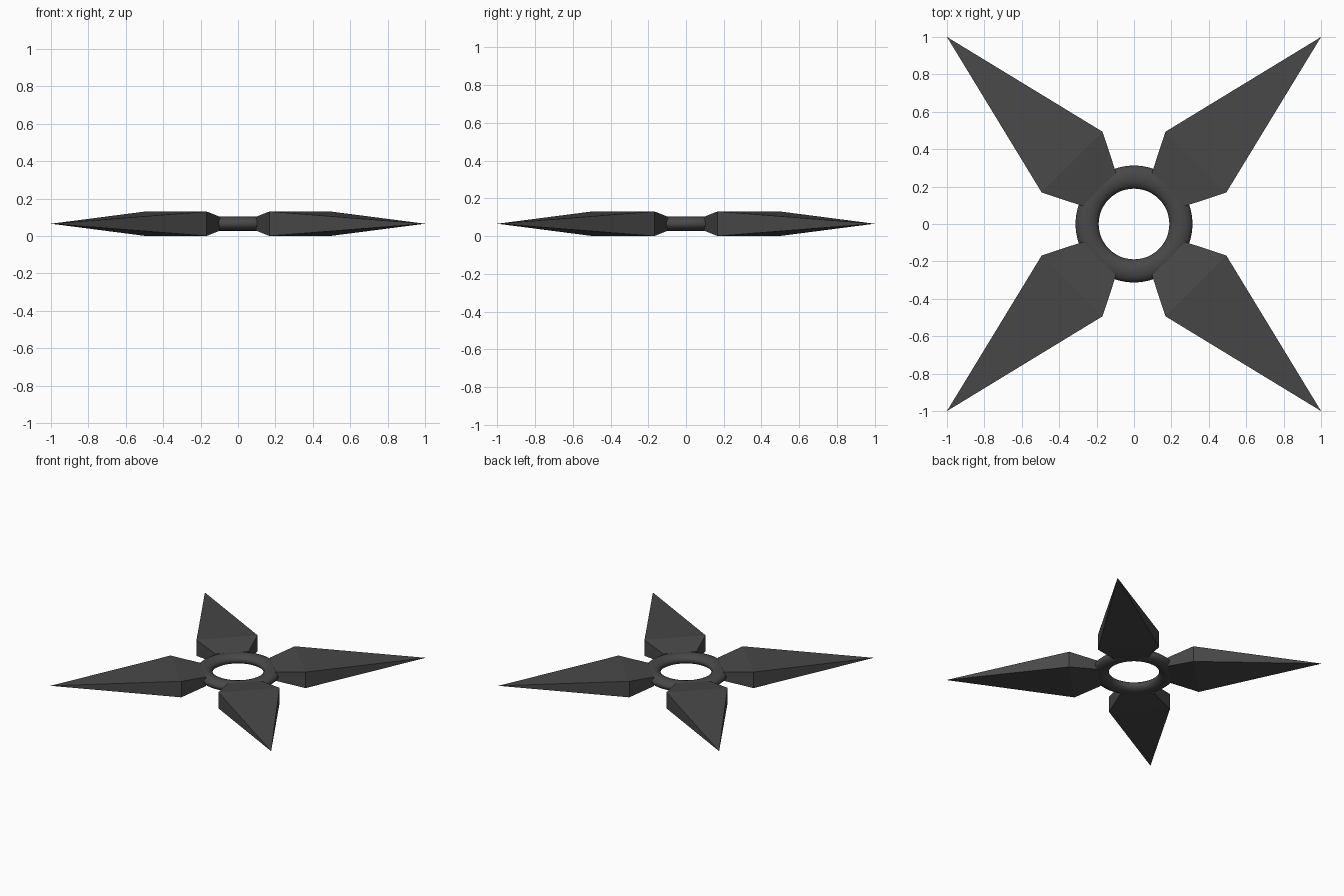
import bpy, bmesh
from math import pi, sqrt
from mathutils import Matrix

if "Cube" in bpy.data.objects:
    bpy.data.objects.remove(bpy.data.objects["Cube"])

MID_Z = 0.0655
steel = bpy.data.materials.new("dark_steel")
steel.diffuse_color = (0.065, 0.065, 0.065, 1)
steel.use_nodes = True
steel.node_tree.nodes["Principled BSDF"].inputs["Base Color"].default_value = steel.diffuse_color

# Central ring: flattened torus
bpy.ops.mesh.primitive_torus_add(major_radius=0.251, minor_radius=0.062,
                                 major_segments=48, minor_segments=16,
                                 location=(0, 0, MID_Z))
ring = bpy.context.object
ring.name = "ring"
ring.scale.z = 0.63
bpy.ops.object.transform_apply(location=False, rotation=False, scale=True)
bpy.ops.object.shade_smooth()
ring.data.materials.append(steel)


def blade(name, angle):
    """Flat-faced spike along +x: narrow root, wide shoulder, single tip point."""
    bm = bmesh.new()

    def section(d, half_w, half_h):
        return [bm.verts.new((d, y * half_w, z * half_h))
                for y, z in ((-1, -1), (1, -1), (1, 1), (-1, 1))]

    root = section(0.262, 0.126, 0.037)
    shoulder = section(0.468, 0.230, MID_Z)
    tip = bm.verts.new((sqrt(2), 0, 0))
    bm.faces.new(root)
    for i in range(4):
        j = (i + 1) % 4
        bm.faces.new((root[i], root[j], shoulder[j], shoulder[i]))
        bm.faces.new((shoulder[i], shoulder[j], tip))
    bmesh.ops.recalc_face_normals(bm, faces=bm.faces)
    bm.transform(Matrix.Translation((0, 0, MID_Z)) @ Matrix.Rotation(angle, 4, 'Z'))
    mesh = bpy.data.meshes.new(name)
    bm.to_mesh(mesh)
    bm.free()
    mesh.materials.append(steel)
    bpy.context.collection.objects.link(bpy.data.objects.new(name, mesh))


# Four blades on the diagonals
for k, side in enumerate(("back_right", "back_left", "front_left", "front_right")):
    blade("blade_" + side, pi / 4 + k * pi / 2)
